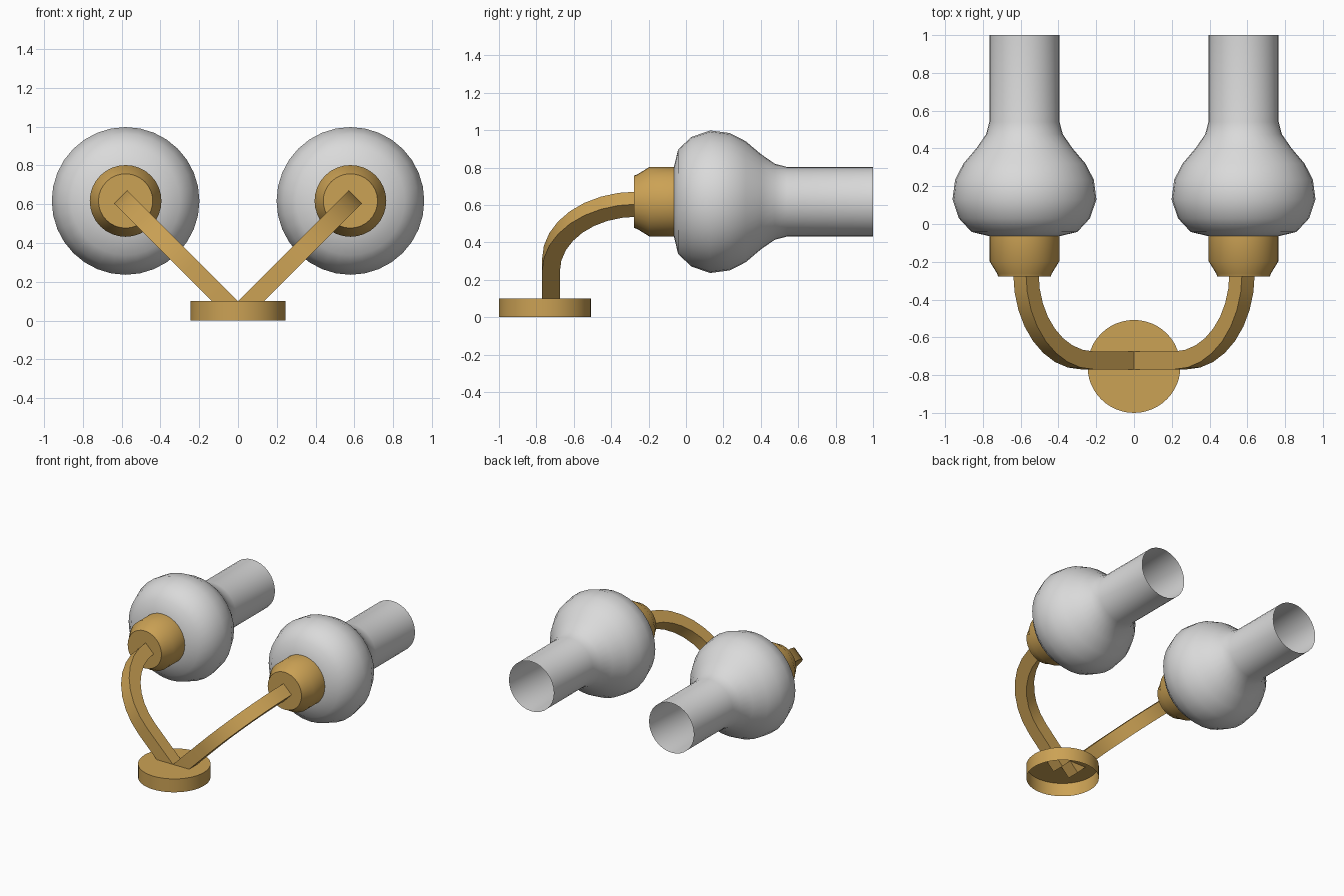
import bpy, bmesh, math
from mathutils import Vector

if "Cube" in bpy.data.objects:
    bpy.data.objects.remove(bpy.data.objects["Cube"])


def material(name, rgb):
    m = bpy.data.materials.new(name)
    m.diffuse_color = (*rgb, 1)
    m.use_nodes = True
    m.node_tree.nodes["Principled BSDF"].inputs["Base Color"].default_value = m.diffuse_color
    return m


brass = material("brass", (0.60, 0.36, 0.09))
glass = material("frosted_glass", (0.70, 0.70, 0.70))


def finish(bm, name, mat, smooth=None):
    bmesh.ops.recalc_face_normals(bm, faces=bm.faces)
    me = bpy.data.meshes.new(name)
    bm.to_mesh(me)
    bm.free()
    me.materials.append(mat)
    ob = bpy.data.objects.new(name, me)
    bpy.context.collection.objects.link(ob)
    if smooth:
        bpy.ops.object.select_all(action='DESELECT')
        ob.select_set(True)
        bpy.context.view_layer.objects.active = ob
        bpy.ops.object.shade_smooth_by_angle(angle=math.radians(smooth))
    return ob


def skin(bm, rings):
    """Bridge consecutive rings of points with quads."""
    rows = [[bm.verts.new(p) for p in ring] for ring in rings]
    for a, b in zip(rows, rows[1:]):
        n = len(a)
        for i in range(n):
            j = (i + 1) % n
            bm.faces.new((a[i], a[j], b[j], b[i]))
    return rows


def lathe(name, profile, origin, axis, mat, cap_first=False, sides=32, smooth=38):
    """Turn (distance, radius) pairs around the y or z axis."""
    bm = bmesh.new()
    rings = []
    for d, r in profile:
        ring = []
        for i in range(sides):
            a = 2 * math.pi * i / sides
            c, s = r * math.cos(a), r * math.sin(a)
            ring.append(Vector(origin) + Vector((c, d, s) if axis == 'y' else (c, s, d)))
        rings.append(ring)
    rows = skin(bm, rings)
    if cap_first:
        bm.faces.new(rows[0])
    return finish(bm, name, mat, smooth)


# wall plate: capped on top, open underneath
lathe("base", [(0.10, 0.246), (0.0, 0.246)], (0, -0.754, 0), 'z', brass,
      cap_first=True, sides=48)

SOCKET = [(-0.277, 0.14), (-0.262, 0.145), (-0.197, 0.185), (-0.06, 0.185)]
SHADE = [(-0.065, 0.184), (-0.042, 0.28), (0.03, 0.347), (0.13, 0.381), (0.235, 0.367),
         (0.32, 0.323), (0.40, 0.255), (0.475, 0.203), (0.54, 0.186), (1.0, 0.186)]

for side, s in (("left", -1), ("right", 1)):
    # square arm: straight at 45 degrees, then a quarter bend towards the back
    u = Vector((s, 0, 1)).normalized()
    v = Vector((-s, 0, 1)).normalized()
    y = Vector((0, 1, 0))
    R, h = 0.46, 0.0475
    bend = Vector((s * 0.572, -0.722, 0.604)) - u * R
    path = [(Vector((s * 0.0336, -0.722, 0.0664)), 0)]
    for i in range(9):
        a = math.pi / 2 * i / 8
        path.append((bend + u * R * math.sin(a) + y * R * (1 - math.cos(a)), a))
    bm = bmesh.new()
    rings = []
    for p, a in path:
        n = u * math.sin(a) - y * math.cos(a)      # outward side of the bend
        rings.append([p + n * h * i + v * h * j
                      for i, j in ((1, 1), (1, -1), (-1, -1), (-1, 1))])
    rows = skin(bm, rings)
    bm.faces.new(rows[0])
    bm.faces.new(rows[-1])
    finish(bm, side + "_arm", brass, 30)

    # lamp socket and open glass shade
    centre = (s * 0.58, 0, 0.617)
    lathe(side + "_socket", SOCKET, centre, 'y', brass, cap_first=True)
    lathe(side + "_shade", SHADE, centre, 'y', glass)
